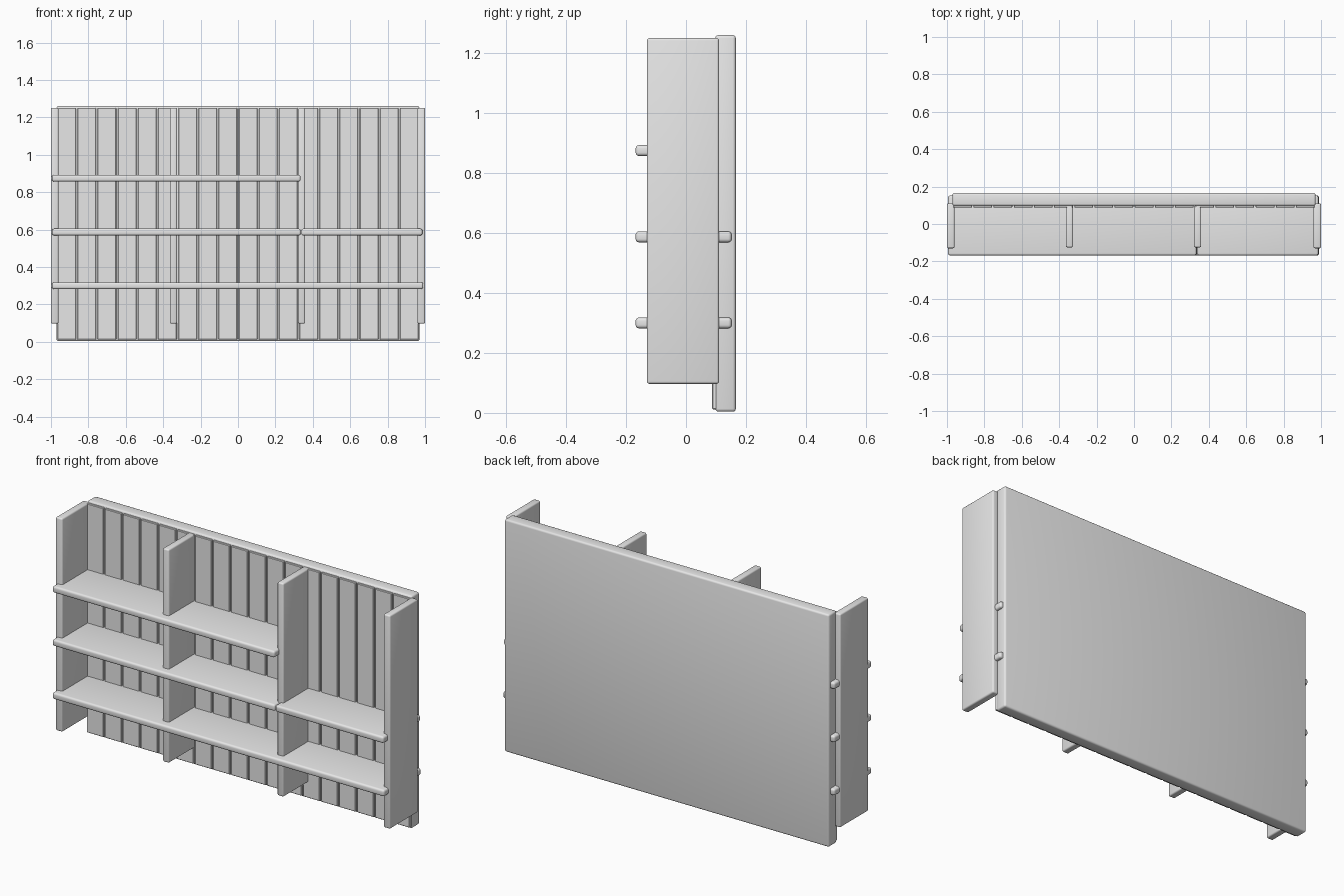
import bpy
import bmesh

cube = bpy.data.objects.get("Cube")
if cube:
    bpy.data.objects.remove(cube, do_unlink=True)

# Single painted finish
GREY = (0.8, 0.8, 0.8, 1)
paint = bpy.data.materials.new("light_grey_paint")
paint.use_nodes = True
paint.diffuse_color = GREY
paint.node_tree.nodes["Principled BSDF"].inputs["Base Color"].default_value = GREY


def board(name, x, y, z, bevel=0.008, segments=3):
    """Rounded board spanning the given (min, max) ranges."""
    bm = bmesh.new()
    bmesh.ops.create_cube(bm, size=1)
    for v in bm.verts:
        v.co = [lo + (c + 0.5) * (hi - lo) for c, (lo, hi) in zip(v.co, (x, y, z))]
    mesh = bpy.data.meshes.new(name)
    bm.to_mesh(mesh)
    bm.free()
    mesh.materials.append(paint)
    obj = bpy.data.objects.new(name, mesh)
    bpy.context.collection.objects.link(obj)
    mod = obj.modifiers.new("rounded_edges", "BEVEL")
    mod.width = bevel
    mod.segments = segments
    bpy.ops.object.select_all(action="DESELECT")
    obj.select_set(True)
    bpy.context.view_layer.objects.active = obj
    bpy.ops.object.modifier_apply(modifier=mod.name)
    bpy.ops.object.shade_smooth_by_angle()
    return obj


# Solid back panel
HALF = 0.97
board("back_panel", (-HALF, HALF), (0.098, 0.166), (0.004, 1.26), 0.01)

# Vertical planks lining the front of the panel
COUNT = 18
pitch = 2 * HALF / COUNT
for i in range(COUNT):
    left = -HALF + i * pitch
    board(f"plank_{i + 1}", (left + 0.004, left + pitch - 0.004),
          (0.087, 0.105), (0.012, 1.25), 0.003, 1)

# Side uprights and inner dividers
for name, x in (("right_upright", -0.98), ("left_upright", 0.98)):
    board(name, (x - 0.02, x + 0.02), (-0.13, 0.11), (0.097, 1.25))
for name, x in (("right_divider", -0.345), ("left_divider", 0.34)):
    board(name, (x - 0.019, x + 0.019), (-0.125, 0.098), (0.097, 1.25))

# Shelves, running through the uprights and past the panel edge
for name, x, z in (
    ("bottom_shelf", (-0.994, 0.99), 0.30),
    ("middle_shelf", (-0.994, 0.336), 0.587),
    ("short_shelf", (0.338, 0.986), 0.587),
    ("top_shelf", (-0.994, 0.334), 0.875),
):
    board(name, x, (-0.168, 0.152), (z - 0.018, z + 0.018), 0.011, 4)
